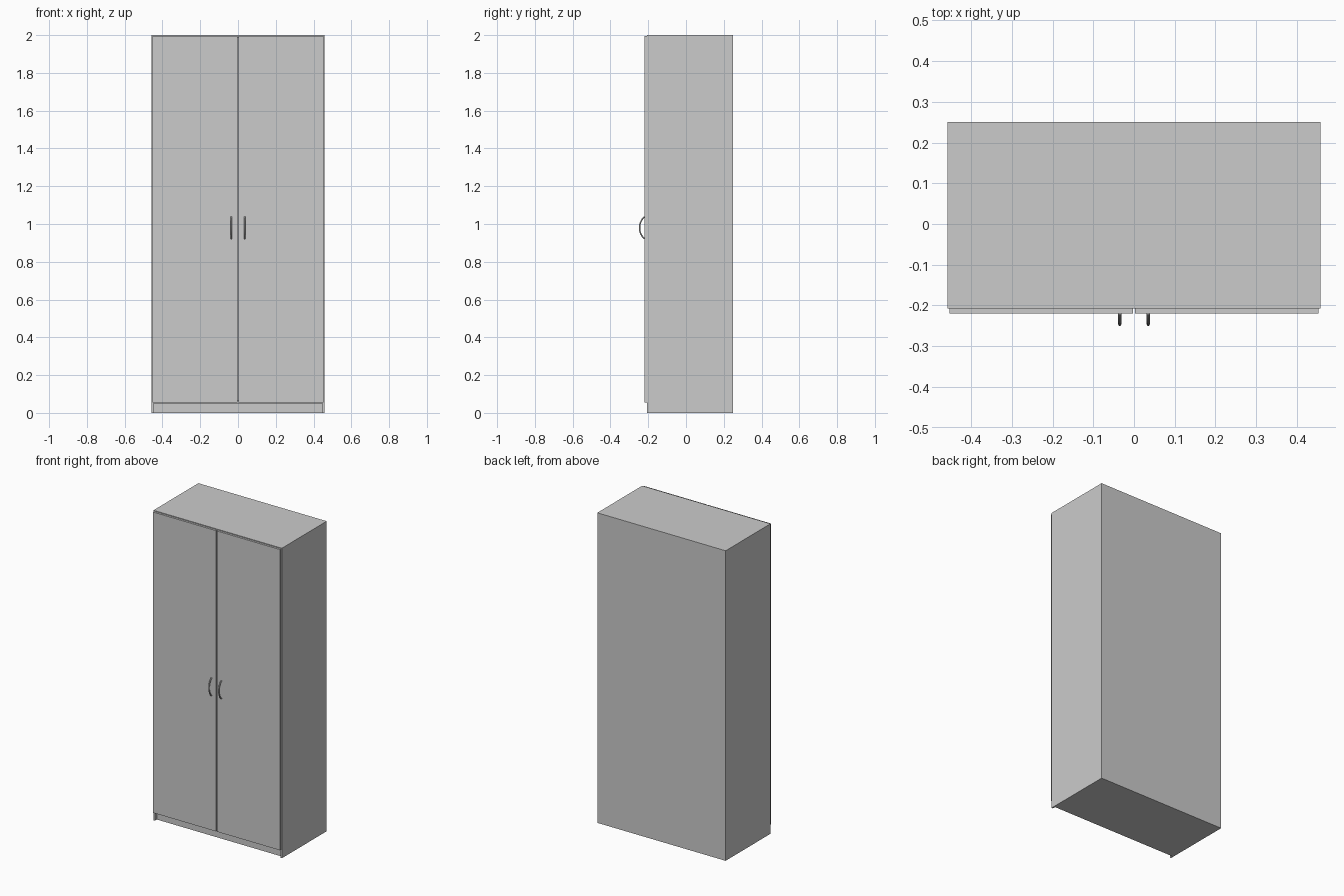
import bpy, math

if "Cube" in bpy.data.objects:
    bpy.data.objects.remove(bpy.data.objects["Cube"])

W, TOP = 0.458, 2.0               # half width, height
BACK, FRONT, DOOR = 0.25, -0.207, -0.22


def box(name, x0, x1, y0, y1, z0, z1):
    bpy.ops.mesh.primitive_cube_add(size=1)
    ob = bpy.context.object
    ob.name = name
    for v in ob.data.vertices:
        v.co = ((x0 + x1) / 2 + v.co.x * (x1 - x0),
                (y0 + y1) / 2 + v.co.y * (y1 - y0),
                (z0 + z1) / 2 + v.co.z * (z1 - z0))
    return ob


def cut(target, cutter):
    cutter.hide_render = True
    mod = target.modifiers.new("cut", 'BOOLEAN')
    mod.operation, mod.solver, mod.object = 'DIFFERENCE', 'EXACT', cutter
    bpy.context.view_layer.objects.active = target
    bpy.ops.object.modifier_apply(modifier=mod.name)
    bpy.data.objects.remove(cutter)


# Cabinet shell: hollow inside, with a recessed plinth between the side panels
cabinet = box("cabinet", -W, W, FRONT, BACK, 0, TOP)
cut(cabinet, box("interior_cutter", -W + 0.01, W - 0.01, FRONT - 0.1, BACK - 0.01, 0.065, TOP - 0.012))
cut(cabinet, box("plinth_cutter", -W + 0.01, W - 0.01, FRONT - 0.1, FRONT + 0.02, -0.1, 0.05))


# Bowed handle: a round bar following a circular arc
def handle(name, x):
    half, rise, r = 0.058, 0.026, 0.004
    rad = (half ** 2 + rise ** 2) / (2 * rise)
    a = math.asin(half / rad)
    cu = bpy.data.curves.new(name, 'CURVE')
    cu.dimensions = '3D'
    cu.bevel_depth, cu.bevel_resolution, cu.use_fill_caps = r, 3, True
    sp = cu.splines.new('POLY')
    n = 24
    sp.points.add(n)
    for i, p in enumerate(sp.points):
        t = -a + 2 * a * i / n
        p.co = (x, DOOR + rad - rise - rad * math.cos(t), 0.98 + rad * math.sin(t), 1)
    ob = bpy.data.objects.new(name, cu)
    bpy.context.collection.objects.link(ob)
    bpy.ops.object.select_all(action='DESELECT')
    ob.select_set(True)
    bpy.context.view_layer.objects.active = ob
    bpy.ops.object.convert(target='MESH')
    bpy.ops.object.shade_smooth_by_angle()


# Pair of doors with handles
for side, s in (("left", -1), ("right", 1)):
    xs = sorted((s * 0.003, s * 0.453))
    box(side + "_door", *xs, DOOR, FRONT, 0.055, TOP - 0.005)
    handle(side + "_handle", s * 0.035)
